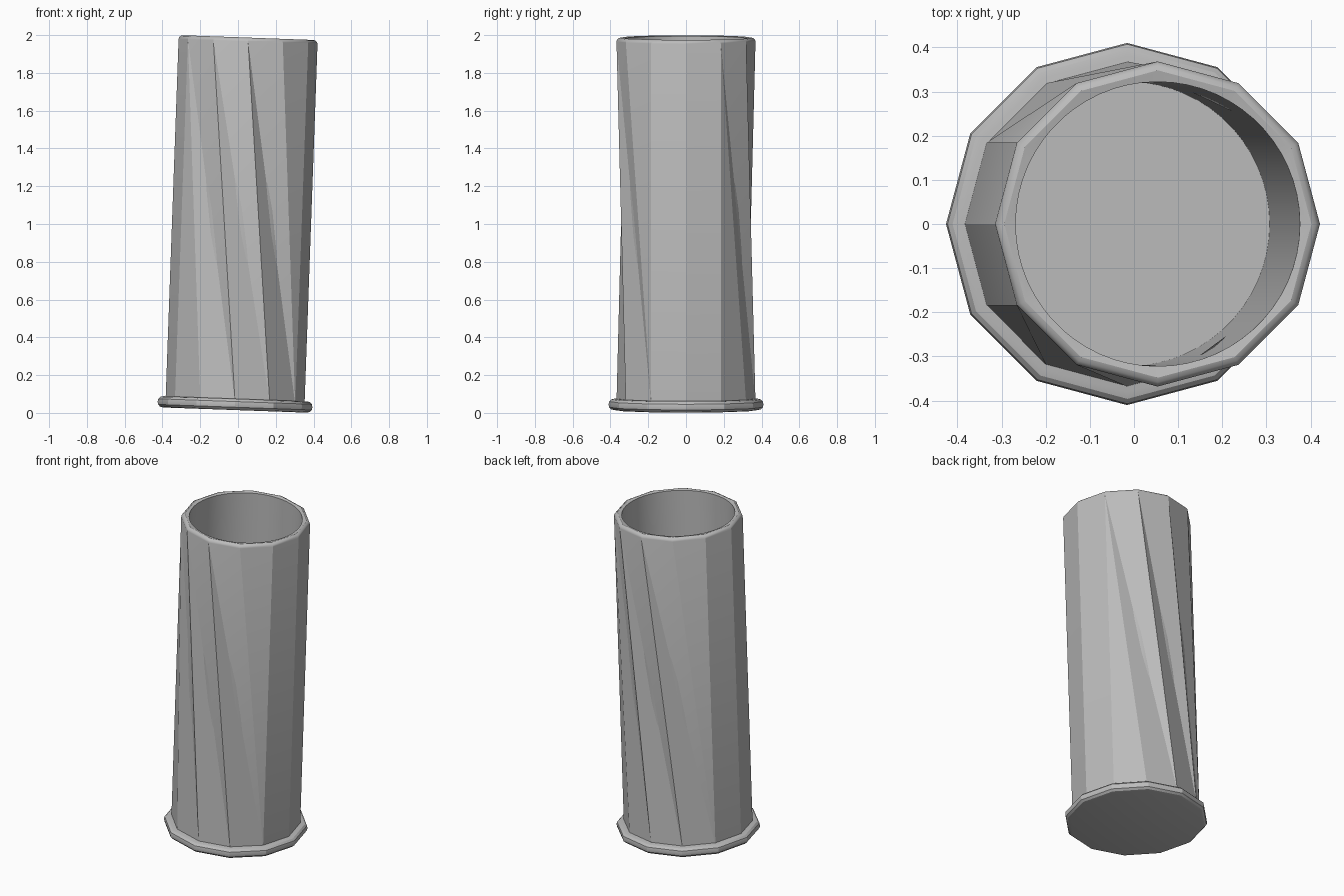
import bpy, bmesh
from math import sin, cos, pi, radians
from mathutils import Matrix

cube = bpy.data.objects.get("Cube")
if cube:
    bpy.data.objects.remove(cube)

LENGTH = 1.973
SIDES = 12
BORE = 0.322
TILT = Matrix.Translation((-0.017, 0, 0.015)) @ Matrix.Rotation(0.036, 4, 'Y')

grey = bpy.data.materials.new("plain grey")
grey.use_nodes = True
colour = (0.5, 0.5, 0.5, 1)
grey.diffuse_color = colour
grey.node_tree.nodes["Principled BSDF"].inputs["Base Color"].default_value = colour


def ring(bm, radius, z, count=SIDES):
    return [bm.verts.new((radius * cos(2 * pi * i / count), radius * sin(2 * pi * i / count), z))
            for i in range(count)]


def bridge(bm, low, high):
    n = len(low)
    for i in range(n):
        j = (i + 1) % n
        bm.faces.new((low[i], low[j], high[j], high[i]))


def finish(bm, name):
    mesh = bpy.data.meshes.new(name)
    bm.to_mesh(mesh)
    bm.free()
    mesh.materials.append(grey)
    obj = bpy.data.objects.new(name, mesh)
    bpy.context.collection.objects.link(obj)
    obj.matrix_world = TILT
    bpy.ops.object.select_all(action='DESELECT')
    obj.select_set(True)
    bpy.context.view_layer.objects.active = obj
    bpy.ops.object.shade_smooth_by_angle(angle=radians(28))


# Outer wall: straight panels on both sides, twisted panels at front and back
bm = bmesh.new()
low = ring(bm, 0.368, 0.04)
top = ring(bm, 0.368, LENGTH - 0.02)


def tri(a, b, c):
    bm.faces.new((a, b, c))


for i in (11, 0, 5, 6):
    j = (i + 1) % SIDES
    bm.faces.new((low[i], low[j], top[j], top[i]))
# each twisted side is the other one turned end over end
for a, b, sign in ((low, top, 1), (top, low, -1)):
    A = lambda k: a[sign * k % SIDES]
    B = lambda k: b[sign * k % SIDES]
    tri(A(1), A(2), B(1))
    tri(A(2), A(3), B(1))
    tri(B(1), B(2), A(3))
    for k in (2, 3):
        tri(A(k + 1), A(k + 2), B(k))
        tri(B(k), B(k + 1), A(k + 2))
    tri(B(4), B(5), A(5))

# Rounded rim running from the twelve-sided wall to the round bore
last = top
for radius, drop in ((0.365, 0.011), (0.358, 0.004), (0.348, 0)):
    nxt = ring(bm, radius, LENGTH - drop)
    bridge(bm, last, nxt)
    last = nxt
STEP = 5
bore_top = ring(bm, BORE, LENGTH - 0.004, SIDES * STEP)
for i in range(SIDES):
    arc = [bore_top[(i * STEP + k) % (SIDES * STEP)] for k in range(STEP + 1)]
    bm.faces.new([last[i], last[(i + 1) % SIDES]] + arc[::-1])

# Round bore and floor
bore_low = ring(bm, BORE, 0.07, SIDES * STEP)
bridge(bm, bore_top, bore_low)
bm.faces.new(bore_low)
bmesh.ops.recalc_face_normals(bm, faces=bm.faces)
finish(bm, "tube")

# Base plate with a rounded edge
bm = bmesh.new()
profile = [(0.38, 0), (0.396, 0.004), (0.407, 0.015), (0.41, 0.03),
           (0.407, 0.045), (0.396, 0.056), (0.38, 0.06)]
rings = [ring(bm, r, z) for r, z in profile]
for lower, upper in zip(rings, rings[1:]):
    bridge(bm, lower, upper)
bm.faces.new(rings[0][::-1])
bm.faces.new(rings[-1])
finish(bm, "base_plate")
